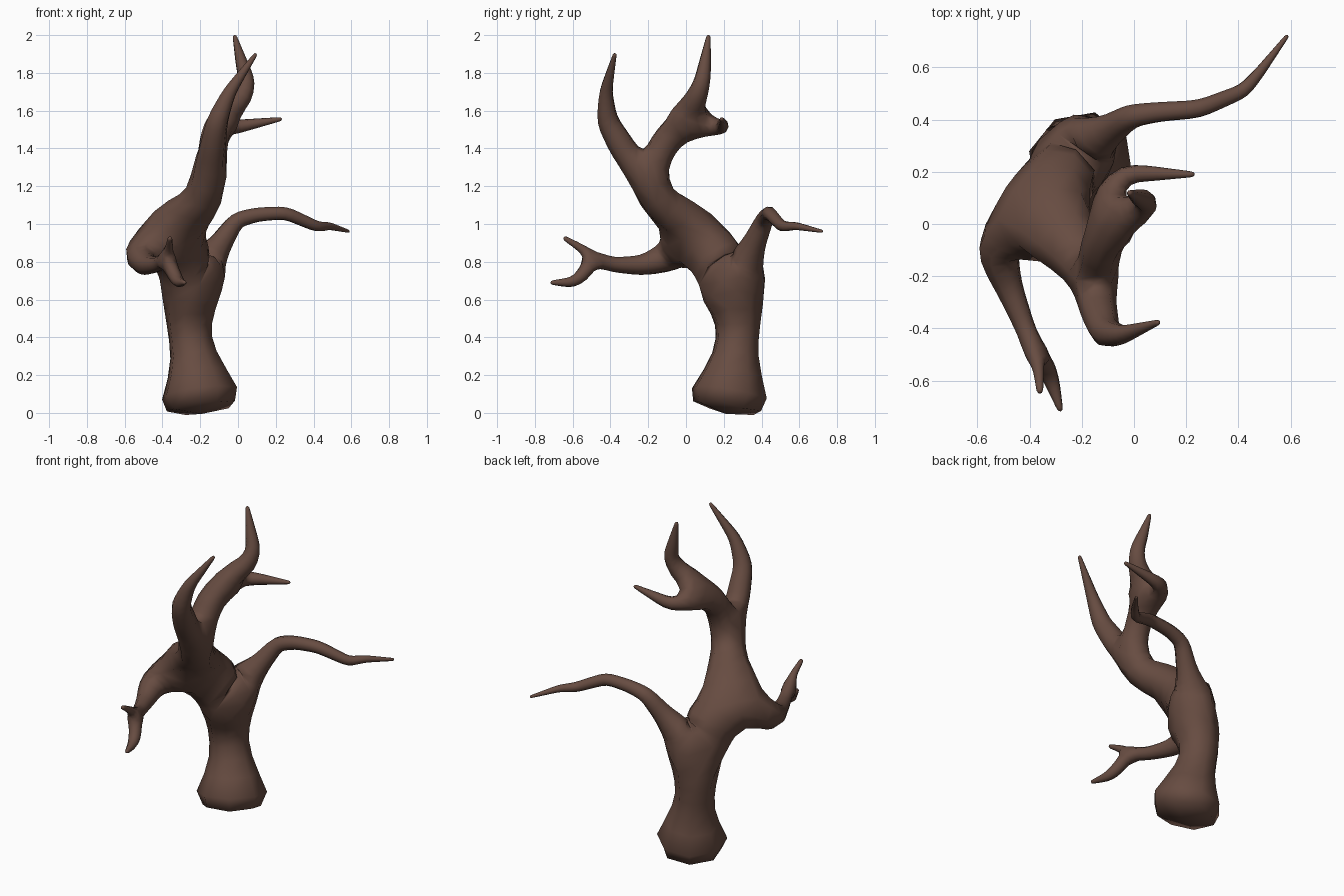
import bpy

verts, radii, edges = [], [], []


def limb(points, start=None):
    """Chain of (x, y, z, radius) points, optionally growing from an existing point."""
    prev = start
    for x, y, z, r in points:
        verts.append((x, y, z))
        radii.append(r * 1.05)  # make up for subdivision shrinkage
        i = len(verts) - 1
        if prev is not None:
            edges.append((prev, i))
        prev = i
    return prev


# Trunk with flared foot, up to the first fork
fork_low = limb([(-0.19, 0.207, -0.025, 0.31), (-0.215, 0.25, 0.22, 0.14),
                 (-0.258, 0.275, 0.40, 0.11), (-0.26, 0.275, 0.53, 0.135),
                 (-0.25, 0.255, 0.66, 0.155)])

# Long branch reaching to the right and back
limb([(-0.10, 0.355, 0.885, 0.065), (-0.01, 0.415, 1.02, 0.048),
      (0.10, 0.43, 1.05, 0.04), (0.25, 0.44, 1.06, 0.037),
      (0.42, 0.51, 0.985, 0.03), (0.48, 0.58, 0.99, 0.022),
      (0.59, 0.725, 0.96, 0.008)], fork_low)

# Leaning upper trunk
fork_mid = limb([(-0.345, 0.06, 0.98, 0.165)], fork_low)

# Low front branch with two twigs
fork_twig = limb([(-0.53, -0.09, 0.825, 0.09), (-0.48, -0.24, 0.78, 0.054),
                  (-0.42, -0.39, 0.785, 0.04), (-0.38, -0.49, 0.82, 0.038)], fork_mid)
limb([(-0.365, -0.56, 0.875, 0.022), (-0.36, -0.65, 0.93, 0.012)], fork_twig)
limb([(-0.335, -0.55, 0.725, 0.038), (-0.315, -0.60, 0.69, 0.032),
      (-0.28, -0.72, 0.69, 0.01)], fork_twig)

# Upper trunk, turning upright to the top fork
fork_top = limb([(-0.18, -0.16, 1.12, 0.098), (-0.155, -0.21, 1.25, 0.085)], fork_mid)

# Front horn
limb([(-0.135, -0.335, 1.40, 0.074), (-0.11, -0.42, 1.55, 0.06),
      (-0.045, -0.425, 1.70, 0.037), (0.098, -0.375, 1.905, 0.01)], fork_top)

# Rear horn and its side twig
fork_horn = limb([(-0.13, -0.12, 1.42, 0.082), (-0.11, 0.0, 1.56, 0.083)], fork_top)
limb([(0.025, 0.055, 1.665, 0.06), (0.05, 0.085, 1.75, 0.046),
      (0.02, 0.10, 1.85, 0.034), (-0.02, 0.12, 2.003, 0.01)], fork_horn)
limb([(-0.095, 0.125, 1.52, 0.055), (-0.035, 0.195, 1.51, 0.042),
      (0.235, 0.19, 1.557, 0.01)], fork_horn)

# Skin the skeleton into one smooth tree
mesh = bpy.data.meshes.new("bare_tree")
mesh.from_pydata(verts, edges, [])
tree = bpy.data.objects.new("bare_tree", mesh)
bpy.context.collection.objects.link(tree)
skin = tree.modifiers.new("Skin", 'SKIN')
skin.use_smooth_shade = True
for i, r in enumerate(radii):
    sv = mesh.skin_vertices[0].data[i]
    sv.radius = (r, r)
    sv.use_root = i == 0
sub = tree.modifiers.new("Subdivision", 'SUBSURF')
sub.levels = sub.render_levels = 1

# Bark colour
bark = bpy.data.materials.new("bark")
bark.diffuse_color = (0.135, 0.072, 0.053, 1)
mesh.materials.append(bark)
